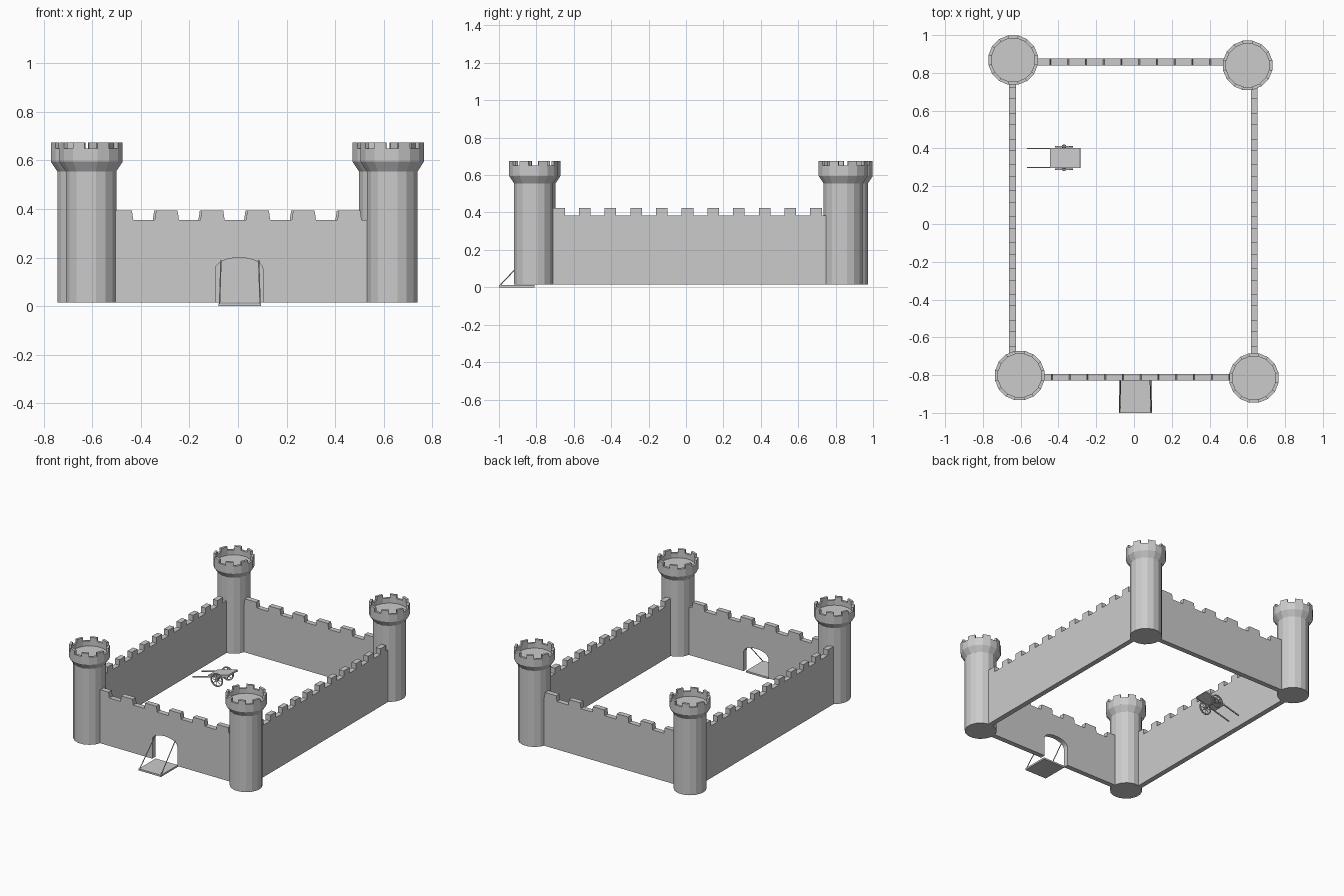
import bpy, bmesh, math
from mathutils import Matrix, Vector

if "Cube" in bpy.data.objects:
    bpy.data.objects.remove(bpy.data.objects["Cube"])

stone = bpy.data.materials.new("grey stone")
stone.diffuse_color = (0.6, 0.6, 0.6, 1)
stone.use_nodes = True
stone.node_tree.nodes["Principled BSDF"].inputs["Base Color"].default_value = stone.diffuse_color


def finish(bm, name, matrix=Matrix()):
    bmesh.ops.remove_doubles(bm, verts=bm.verts, dist=1e-6)
    bmesh.ops.recalc_face_normals(bm, faces=bm.faces)
    me = bpy.data.meshes.new(name)
    bm.to_mesh(me)
    bm.free()
    me.materials.append(stone)
    ob = bpy.data.objects.new(name, me)
    ob.matrix_world = matrix
    bpy.context.collection.objects.link(ob)
    return ob


def lathe(bm, profile, sides, closed=False):
    """Spin (radius, z) points around z; returns faces per profile step."""
    rings = []
    for r, z in profile:
        rings.append([bm.verts.new((r * math.cos(2 * math.pi * (i + .5) / sides),
                                    r * math.sin(2 * math.pi * (i + .5) / sides), z))
                      for i in range(sides)] if r else [bm.verts.new((0, 0, z))])
    pairs = list(zip(rings, rings[1:] + rings[:1])) if closed else list(zip(rings, rings[1:]))
    steps = []
    for a, b in pairs:
        faces = []
        for i in range(sides):
            j = (i + 1) % sides
            quad = [a[i % len(a)], a[j % len(a)], b[j % len(b)], b[i % len(b)]]
            faces.append(bm.faces.new(list(dict.fromkeys(quad))))
        steps.append(faces)
    return steps


def add_box(bm, lo, hi):
    lo, hi = Vector(lo), Vector(hi)
    m = Matrix.Translation((lo + hi) / 2) @ Matrix.Diagonal((*(hi - lo), 1))
    bmesh.ops.create_cube(bm, size=1, matrix=m)


def add_rod(bm, a, b, r, sides=6):
    a, b = Vector(a), Vector(b)
    rot = (b - a).to_track_quat('Z', 'Y').to_matrix().to_4x4()
    bmesh.ops.create_cone(bm, cap_ends=True, segments=sides, radius1=r, radius2=r,
                          depth=(b - a).length,
                          matrix=Matrix.Translation((a + b) / 2) @ rot)


# Corner towers: flared crown with eight battlements
def tower(name, x, y):
    bm = bmesh.new()
    steps = lathe(bm, [(0, .015), (.106, .015), (.106, .555), (.133, .595), (.133, .65),
                       (.116, .65), (.116, .615), (0, .615)], 16)
    ext = bmesh.ops.extrude_discrete_faces(bm, faces=steps[4][::2])
    for f in ext['faces']:
        bmesh.ops.translate(bm, verts=f.verts, vec=(0, 0, .025))
    finish(bm, name, Matrix.Translation((x, y, 0)))


tower("front_left_tower", -.605, -.802)
tower("front_right_tower", .635, -.815)
tower("back_left_tower", -.64, .868)
tower("back_right_tower", .602, .84)


# Curtain walls: crenellated outline, optionally with an arched gate, extruded
def wall(name, start, end, low, high, period, tooth, phase, slant, matrix, gate=None):
    pts = [(start, .015)]
    top = []
    for k in range(-12, 13):
        c = phase + k * period
        if c - tooth / 2 > start and c + tooth / 2 < end:
            top += [(c - tooth / 2, low), (c - tooth / 2 + slant, high),
                    (c + tooth / 2 - slant, high), (c + tooth / 2, low)]
    pts += [(start, low)] + top + [(end, low), (end, .015)]
    if gate:
        cx, half, spring, rise = gate
        pts.append((cx + half, .015))
        pts += [(cx + half * math.cos(math.pi * i / 12), spring + rise * math.sin(math.pi * i / 12))
                for i in range(13)]
        pts.append((cx - half, .015))
    bm = bmesh.new()
    f = bm.faces.new([bm.verts.new((u, -.018, z)) for u, z in pts])
    ext = bmesh.ops.extrude_face_region(bm, geom=[f])
    bmesh.ops.translate(bm, vec=(0, .036, 0),
                        verts=[v for v in ext['geom'] if isinstance(v, bmesh.types.BMVert)])
    finish(bm, name, matrix)


T, turn = Matrix.Translation, Matrix.Rotation(math.pi / 2, 4, 'Z')
wall("front_wall", -.56, .59, .355, .395, .188, .1, -.105, .006, T((0, -.811, 0)),
     gate=(.005, .098, .152, .048))
wall("back_wall", -.59, .56, .355, .395, .188, .1, -.113, .006, T((0, .857, 0)))
wall("left_wall", -.75, .82, .385, .425, .1374, .062, .008, 0, T((-.643, 0, 0)) @ turn)
wall("right_wall", -.76, .79, .385, .425, .1374, .062, .008, 0, T((.637, 0, 0)) @ turn)

# Drawbridge and its two chains
bm = bmesh.new()
add_box(bm, (-.08, -1, 0), (.095, -.81, .012))
finish(bm, "drawbridge")
bm = bmesh.new()
for top_x, low_x in ((-.07, -.076), (.085, .091)):
    add_rod(bm, (low_x, -.995, .01), (top_x, -.825, .19), .003)
finish(bm, "drawbridge_chains")

# Cart resting on its shafts: tilted bed, two shafts, axle
tilt = T((-.37, .35, .072)) @ Matrix.Rotation(math.radians(-15), 4, 'Y')
bm = bmesh.new()
add_box(bm, (-.07, -.05, .02), (.095, .05, .03))
finish(bm, "cart_bed", tilt)
bm = bmesh.new()
for s in (-1, 1):
    add_box(bm, (-.197, s * .05 - .003, .016), (.095, s * .05 + .003, .024))
    add_box(bm, (-.008, s * .045 - .004, -.004), (.008, s * .045 + .004, .02))
finish(bm, "cart_shafts", tilt)
bm = bmesh.new()
add_rod(bm, (0, -.07, 0), (0, .07, 0), .005, 8)
finish(bm, "cart_axle", tilt)

# Spoked cart wheels
for name, y in (("cart_right_wheel", .29), ("cart_left_wheel", .41)):
    bm = bmesh.new()
    lathe(bm, [(.048, -.004), (.048, .004), (.04, .004), (.04, -.004)], 16, closed=True)
    for i in range(4):
        a = math.pi * i / 4
        d = Vector((math.cos(a), math.sin(a), 0)) * .042
        add_rod(bm, -d, d, .0028, 4)
    add_rod(bm, (0, 0, -.007), (0, 0, .007), .01, 8)
    finish(bm, name, T((-.37, y, .072)) @ Matrix.Rotation(math.pi / 2, 4, 'X'))
